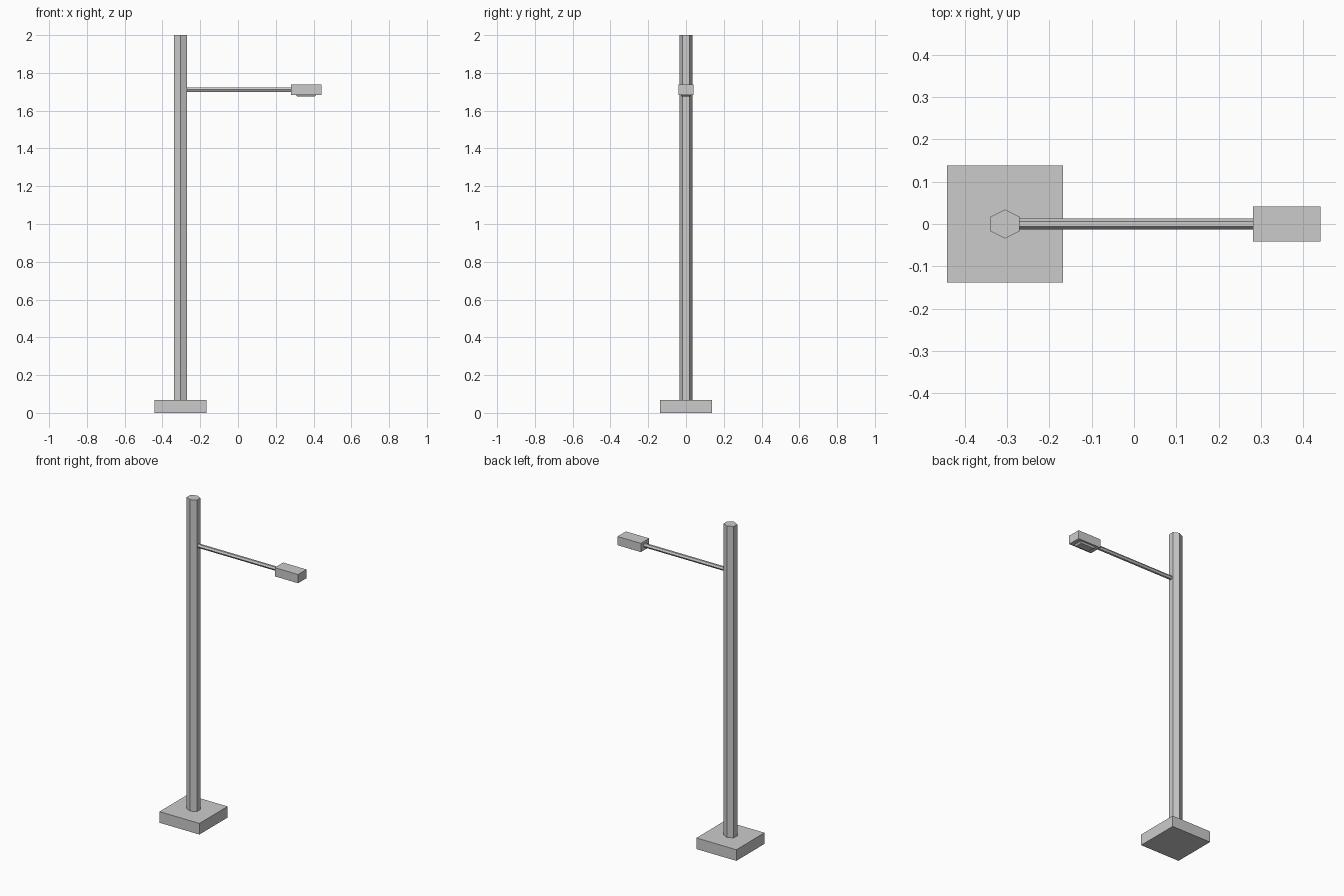
import bpy, bmesh
from math import cos, sin, pi
from mathutils import Matrix, Vector

if "Cube" in bpy.data.objects:
    bpy.data.objects.remove(bpy.data.objects["Cube"])

POLE_X = -0.305
ARM_Z = 1.711


def finish(name, bm):
    bmesh.ops.recalc_face_normals(bm, faces=bm.faces)
    mesh = bpy.data.meshes.new(name)
    bm.to_mesh(mesh)
    bm.free()
    obj = bpy.data.objects.new(name, mesh)
    bpy.context.collection.objects.link(obj)
    return obj


def block(name, low, high, taper=(1, 1)):
    """Box between two corners; taper scales the bottom face in x and y."""
    low, high = Vector(low), Vector(high)
    size, mid = high - low, (low + high) / 2
    bm = bmesh.new()
    bmesh.ops.create_cube(bm, size=1)
    for v in bm.verts:
        if v.co.z < 0:
            v.co.x *= taper[0]
            v.co.y *= taper[1]
        v.co = Vector(a * b for a, b in zip(v.co, size)) + mid
    return finish(name, bm)


def hex_bar(name, half_flat, half_point, length, matrix):
    """Hexagonal bar along local z, with its points on the y axis."""
    bm = bmesh.new()
    ring = []
    for i in range(6):
        a = pi / 2 + i * pi / 3
        x = half_flat * cos(a) / cos(pi / 6)
        ring.append(bm.verts.new((x, half_point * sin(a), 0)))
    face = bm.faces.new(ring)
    top = bmesh.ops.extrude_face_region(bm, geom=[face], use_keep_orig=True)
    bmesh.ops.translate(bm, vec=(0, 0, length),
                        verts=[g for g in top["geom"] if isinstance(g, bmesh.types.BMVert)])
    bm.transform(matrix)
    return finish(name, bm)


# Square footing and upright pole
block("base", (POLE_X - 0.137, -0.138, 0), (POLE_X + 0.137, 0.138, 0.069))
hex_bar("pole", 0.0345, 0.0345, 2 - 0.069, Matrix.Translation((POLE_X, 0, 0.069)))

# Side arm reaching from the pole to the lamp
hex_bar("arm", 0.011, 0.013, 0.555,
        Matrix.Translation((-0.273, 0, ARM_Z)) @ Matrix.Rotation(pi / 2, 4, 'Y'))

# Lamp housing with a tapered lens underneath
block("lamp_head", (0.281, -0.041, 1.684), (0.441, 0.041, 1.738))
block("lamp_lens", (0.305, -0.029, 1.674), (0.416, 0.029, 1.684), taper=(0.82, 0.82))
